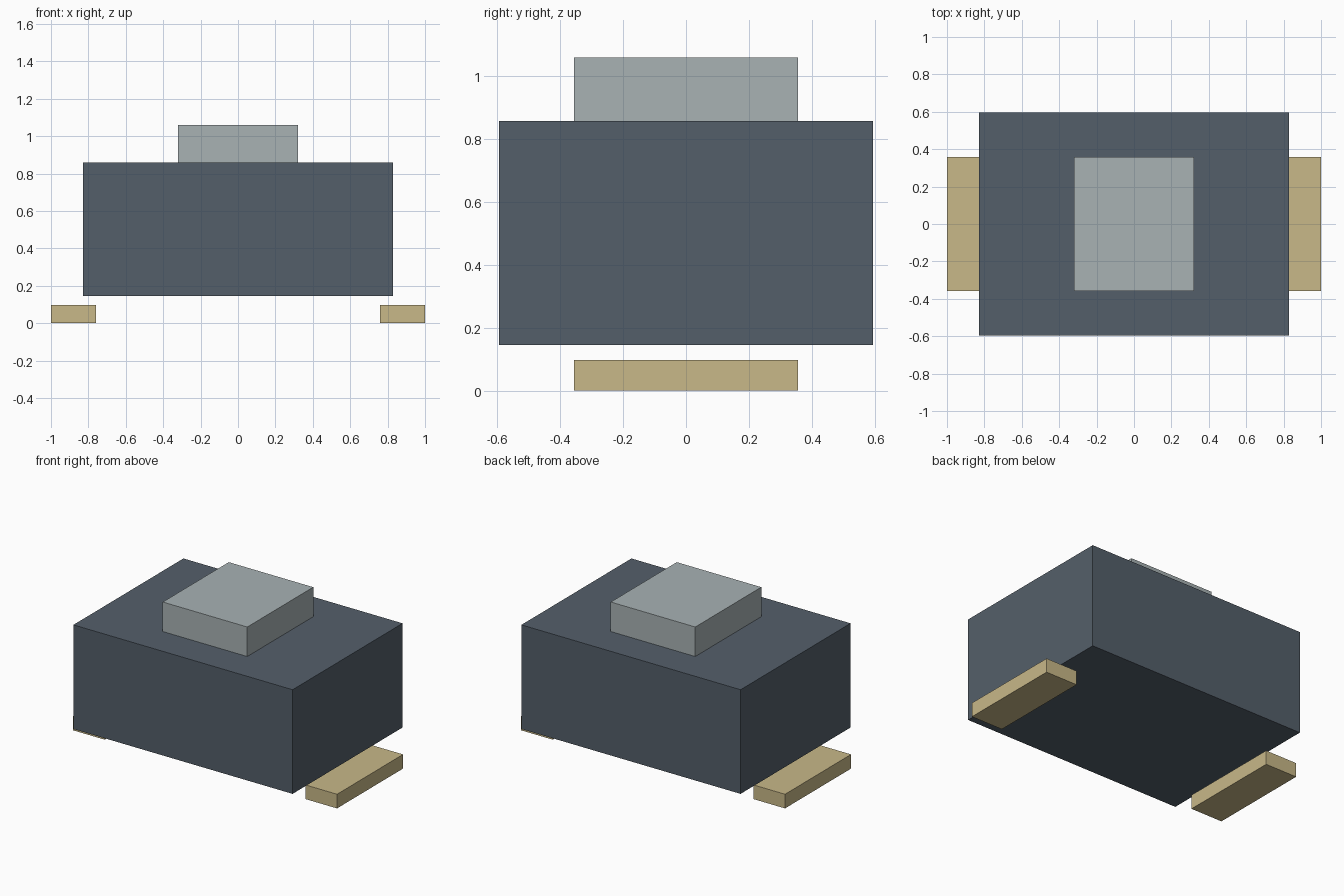
import bpy

# Remove the default cube
default = bpy.data.objects.get("Cube")
if default:
    bpy.data.objects.remove(default, do_unlink=True)


def linear(c):
    c /= 255
    return c / 12.92 if c <= 0.04045 else ((c + 0.055) / 1.055) ** 2.4


def material(name, *rgb):
    mat = bpy.data.materials.new(name)
    mat.use_nodes = True
    colour = [linear(c) for c in rgb] + [1]
    mat.diffuse_color = colour
    mat.node_tree.nodes["Principled BSDF"].inputs["Base Color"].default_value = colour
    return mat


def box(name, low, high, mat):
    centre = [(a + b) / 2 for a, b in zip(low, high)]
    bpy.ops.mesh.primitive_cube_add(size=1, location=centre)
    obj = bpy.context.object
    obj.name = obj.data.name = name
    obj.scale = [b - a for a, b in zip(low, high)]
    bpy.ops.object.transform_apply(location=False, rotation=False, scale=True)
    obj.data.materials.append(mat)
    return obj


slate = material("slate blue", 84, 95, 106)
grey = material("pale grey", 168, 178, 180)
tan = material("tan", 200, 184, 136)

# Main block and the raised block on its top
box("body", (-0.83, -0.595, 0.145), (0.83, 0.595, 0.858), slate)
box("top_block", (-0.32, -0.357, 0.858), (0.32, 0.357, 1.06), grey)

# Low side slabs, floating just under the body
for side, x in (("left", 0.88), ("right", -0.88)):
    box(side + "_foot", (x - 0.12, -0.357, 0), (x + 0.12, 0.357, 0.097), tan)
